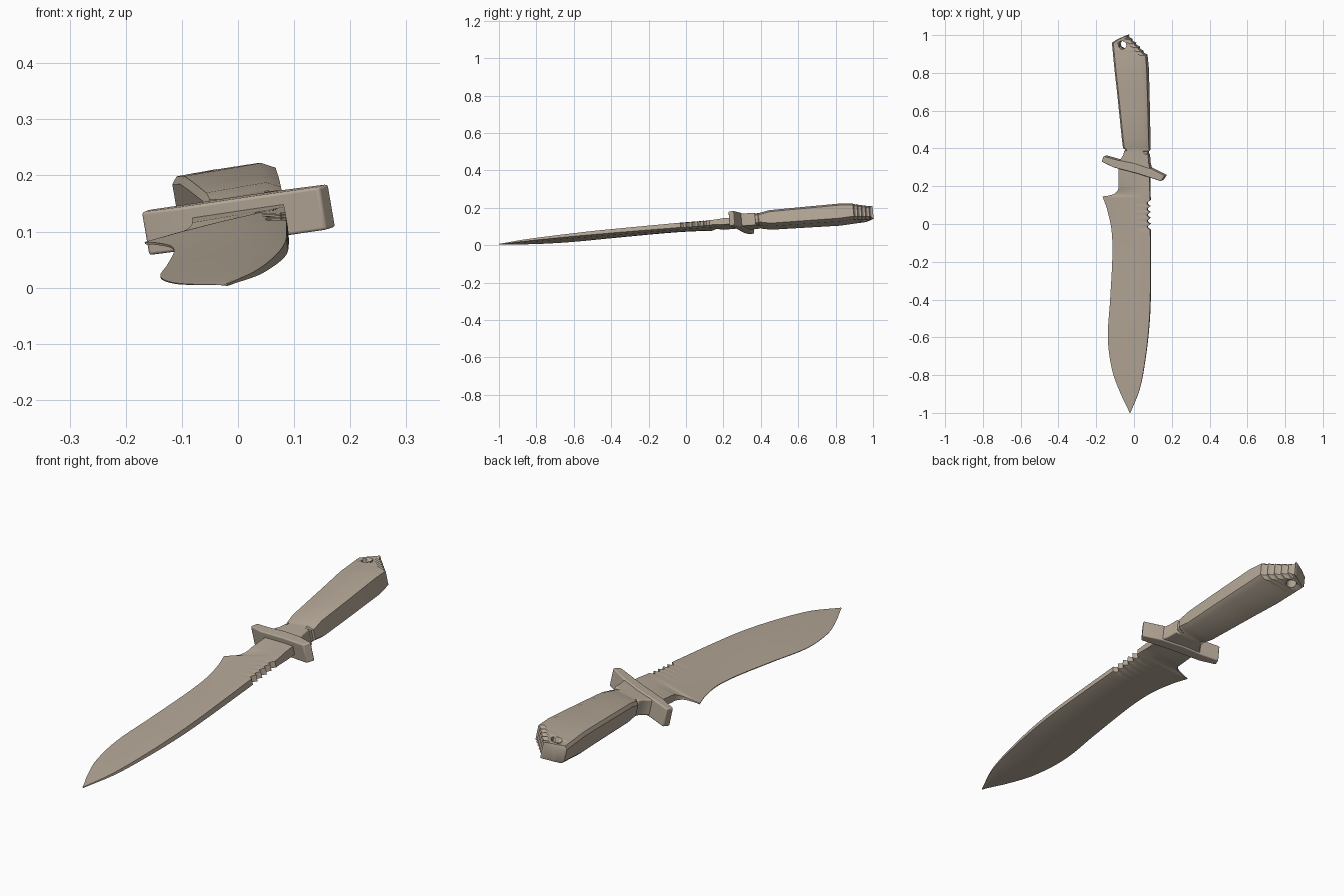
import bpy, bmesh, math
from mathutils import Matrix, Vector

if "Cube" in bpy.data.objects:
    bpy.data.objects.remove(bpy.data.objects["Cube"], do_unlink=True)

steel = bpy.data.materials.new("warm_grey_tan")
steel.use_nodes = True
COLOUR = (0.46, 0.39, 0.31, 1)
steel.diffuse_color = COLOUR
steel.node_tree.nodes["Principled BSDF"].inputs["Base Color"].default_value = COLOUR

# The knife is drawn flat, then laid on a plane rising to the butt and the spine
RISE_X, RISE_Y = 0.172, 0.087
normal = Vector((-RISE_X, -RISE_Y, 1)).normalized()
LAY = Matrix(((1, 0, normal.x, 0), (0, 1, normal.y, 0),
              (RISE_X, RISE_Y, normal.z, RISE_X * 0.02 + RISE_Y + 0.005), (0, 0, 0, 1)))


def finish(bm, name, bevel=0, angle=35):
    bmesh.ops.recalc_face_normals(bm, faces=bm.faces)
    bm.transform(LAY)
    mesh = bpy.data.meshes.new(name)
    bm.to_mesh(mesh)
    bm.free()
    obj = bpy.data.objects.new(name, mesh)
    bpy.context.collection.objects.link(obj)
    mesh.materials.append(steel)
    bpy.ops.object.select_all(action="DESELECT")
    obj.select_set(True)
    bpy.context.view_layer.objects.active = obj
    bpy.ops.object.shade_smooth_by_angle(angle=math.radians(angle))
    if bevel:
        mod = obj.modifiers.new("soft_edges", "BEVEL")
        mod.width, mod.segments, mod.limit_method = bevel, 3, "ANGLE"
    return obj


def along(points, y, smooth=False):
    """Value at y of a (y, value) profile."""
    if y <= points[0][0]:
        return points[0][1]
    for i in range(len(points) - 1):
        (a, u), (b, v) = points[i], points[i + 1]
        if y <= b:
            t = (y - a) / (b - a)
            if not smooth:
                return u + (v - u) * t
            p, q = points[max(i - 1, 0)], points[min(i + 2, len(points) - 1)]
            m = (v - p[1]) / (b - p[0]) * (b - a)
            n = (q[1] - u) / (q[0] - a) * (b - a)
            return ((2*t**3 - 3*t*t + 1) * u + (t**3 - 2*t*t + t) * m
                    + (3*t*t - 2*t**3) * v + (t**3 - t*t) * n)
    return points[-1][1]


def loft(rings):
    bm = bmesh.new()
    loops = [[bm.verts.new(p) for p in ring] for ring in rings]
    n = len(loops[0])
    for a, b in zip(loops, loops[1:]):
        for i in range(n):
            bm.faces.new((a[i], a[(i + 1) % n], b[(i + 1) % n], b[i]))
    bm.faces.new(loops[0])
    bm.faces.new(loops[-1])
    return bm


def plate(outline, half):
    bm = bmesh.new()
    face = bm.faces.new([bm.verts.new((x, y, -half)) for x, y in outline])
    top = bmesh.ops.extrude_face_region(bm, geom=[face])
    verts = [v for v in top["geom"] if isinstance(v, bmesh.types.BMVert)]
    bmesh.ops.translate(bm, verts=verts, vec=(0, 0, 2 * half))
    return bm


def steps(a, b, n):
    return [a + (b - a) * i / n for i in range(n)]


# Blade: recurved edge with a hooked choil, scalloped spine
edge = [(-1, -0.023), (-0.97, -0.036), (-0.9, -0.07), (-0.78, -0.114), (-0.61, -0.138),
        (-0.4, -0.126), (-0.16, -0.114), (-0.03, -0.119), (0.077, -0.142), (0.145, -0.166)]
choil = [(0.145, -0.166), (0.152, -0.125), (0.162, -0.1), (0.19, -0.08), (0.3, -0.078)]
spine = [(-1, -0.019), (-0.875, 0.03), (-0.717, 0.06), (-0.53, 0.081), (-0.35, 0.088),
         (0.1, 0.087), (0.3, 0.083)]
taper = [(-1, 0.12), (-0.85, 0.4), (-0.5, 0.75), (0, 1), (0.3, 1)]
flat = [(0.145, 0), (0.2, 1), (0.3, 1)]
NOTCH_A, NOTCH_B, NOTCHES = -0.03, 0.125, 5
section = [(0, 0.002), (0.25, 0.009), (0.55, 0.015), (0.82, 0.019), (1, 0.013)]


def blade_ring(y):
    left = along(edge, y, True) if y <= 0.145 else along(choil, y, True)
    right = along(spine, y, True)
    cut = 0
    if NOTCH_A < y < NOTCH_B:
        cut = 0.016 * abs(math.sin(math.pi * NOTCHES * (y - NOTCH_A) / (NOTCH_B - NOTCH_A)))
    top = []
    for t, h in section:
        x = left + (right - left) * t - (cut if t == 1 else 0)
        f = along(flat, y)
        top.append((x, y, (h * (1 - f) + 0.017 * f) * along(taper, y)))
    return top + [(x, y, -z) for x, y, z in reversed(top)]


stations = (steps(-1, NOTCH_A, 48) + steps(NOTCH_A, NOTCH_B, 40)
            + steps(NOTCH_B, 0.145, 3) + steps(0.145, 0.2, 12) + [0.2, 0.3])
finish(loft([blade_ring(y) for y in stations]), "blade")

# Slanted cross guard and the collar behind it
finish(plate([(-0.166, 0.333), (-0.1, 0.302), (0.03, 0.268), (0.15, 0.229), (0.168, 0.257),
              (0.09, 0.296), (0, 0.325), (-0.085, 0.342), (-0.155, 0.362)], 0.039),
       "cross_guard", 0.005)
finish(plate([(-0.088, 0.325), (0.092, 0.285), (0.083, 0.325), (0.08, 0.37), (-0.046, 0.392),
              (-0.052, 0.367), (-0.065, 0.348)], 0.034), "guard_collar", 0.005)

# Handle: chamfered grip, slanted butt with finger grooves
grip_left = [(0.36, -0.043), (0.398, -0.043), (0.402, -0.054), (0.7, -0.084),
             (0.962, -0.113), (0.98, -0.085), (1, -0.036)]
grip_right = [(0.36, 0.076), (0.385, 0.076), (0.389, 0.083), (0.6, 0.079), (0.89, 0.071),
              (1, -0.03)]
grip_half = [(0.36, 0.034), (0.398, 0.034), (0.45, 0.044), (0.82, 0.048), (0.9, 0.042), (1, 0.035)]
GROOVE_A, GROOVES = 0.895, 5


def grip_ring(y):
    left, right, h = along(grip_left, y), along(grip_right, y), along(grip_half, y)
    if y > GROOVE_A:
        right -= 0.009 * abs(math.sin(math.pi * GROOVES * (y - GROOVE_A) / (1 - GROOVE_A)))
    right = max(right, left + 0.004)
    c = min(0.016, (right - left) * 0.3)
    low = h - c * 0.8
    top = [(left, y, low), (left + c * 0.6, y, h), (right - c * 1.5, y, h), (right, y, low)]
    return top + [(x, y, -z) for x, y, z in reversed(top)]


grip = [0.36, 0.385, 0.389, 0.398, 0.402, 0.45, 0.6, 0.7, 0.82] + steps(GROOVE_A, 1, 40) + [1]
handle = finish(loft([grip_ring(y) for y in grip]), "handle", angle=30)

# Lanyard hole through the butt
bm = bmesh.new()
bmesh.ops.create_cone(bm, cap_ends=True, segments=24, radius1=0.021, radius2=0.021, depth=0.2,
                      matrix=Matrix.Translation((-0.055, 0.95, 0)))
cutter = finish(bm, "lanyard_hole_cutter")
cutter.hide_render = True
cutter.hide_set(True)
cutter.display_type = "WIRE"
hole = handle.modifiers.new("lanyard_hole", "BOOLEAN")
hole.object, hole.operation, hole.solver = cutter, "DIFFERENCE", "EXACT"
